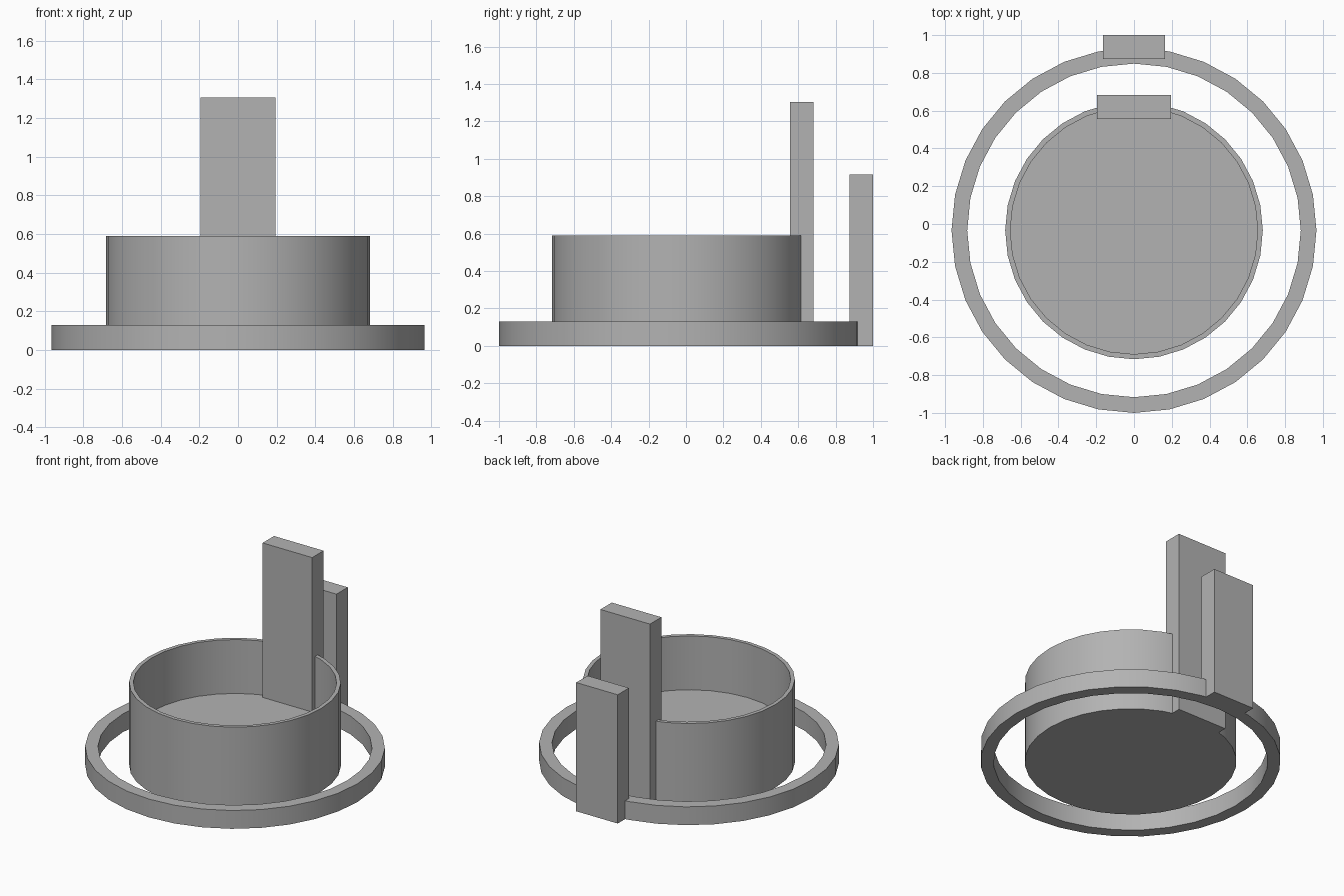
import bpy
import bmesh
import math
from mathutils import Vector

cube = bpy.data.objects.get("Cube")
if cube:
    bpy.data.objects.remove(cube, do_unlink=True)

SIDES = 32
CENTRE_Y = -0.034

grey = bpy.data.materials.new("plain grey")
grey.use_nodes = True
colour = (0.45, 0.45, 0.45, 1)
grey.diffuse_color = colour
grey.node_tree.nodes["Principled BSDF"].inputs["Base Color"].default_value = colour


def finish(name, bm):
    bmesh.ops.recalc_face_normals(bm, faces=bm.faces)
    mesh = bpy.data.meshes.new(name)
    bm.to_mesh(mesh)
    bm.free()
    mesh.materials.append(grey)
    obj = bpy.data.objects.new(name, mesh)
    bpy.context.collection.objects.link(obj)
    return obj


def lathe(name, profile, closed):
    """Turn a (radius, height) profile around the vertical axis."""
    bm = bmesh.new()
    points = [bm.verts.new((0, -r, z)) for r, z in profile]
    edges = [bm.edges.new(pair) for pair in zip(points, points[1:])]
    if closed:
        edges.append(bm.edges.new((points[-1], points[0])))
    bmesh.ops.spin(bm, geom=points + edges, cent=(0, 0, 0), axis=(0, 0, 1),
                   angle=math.tau, steps=SIDES)
    bmesh.ops.remove_doubles(bm, verts=bm.verts, dist=0.0005)
    obj = finish(name, bm)
    obj.location.y = CENTRE_Y
    bpy.ops.object.select_all(action='DESELECT')
    obj.select_set(True)
    bpy.context.view_layer.objects.active = obj
    bpy.ops.object.shade_smooth_by_angle(angle=math.radians(30))
    return obj


def plate(name, half_width, front, back, height):
    """Upright rectangular plate standing on the ground."""
    bm = bmesh.new()
    bmesh.ops.create_cube(bm, size=1)
    bmesh.ops.scale(bm, verts=bm.verts, vec=Vector((2 * half_width, back - front, height)))
    bmesh.ops.translate(bm, verts=bm.verts, vec=(0, (front + back) / 2, height / 2))
    return finish(name, bm)


# Open round cup with a thick floor
lathe("cup", [(0, 0), (0.682, 0), (0.682, 0.59), (0.655, 0.59), (0.655, 0.207), (0, 0.207)], False)

# Flat ring around the cup
lathe("outer_ring", [(0.883, 0), (0.966, 0), (0.966, 0.13), (0.883, 0.13)], True)

# Tall plate set in the cup wall, shorter plate on the ring
plate("cup_back_plate", 0.195, 0.555, 0.683, 1.305)
plate("ring_back_plate", 0.163, 0.873, 1.0, 0.915)
